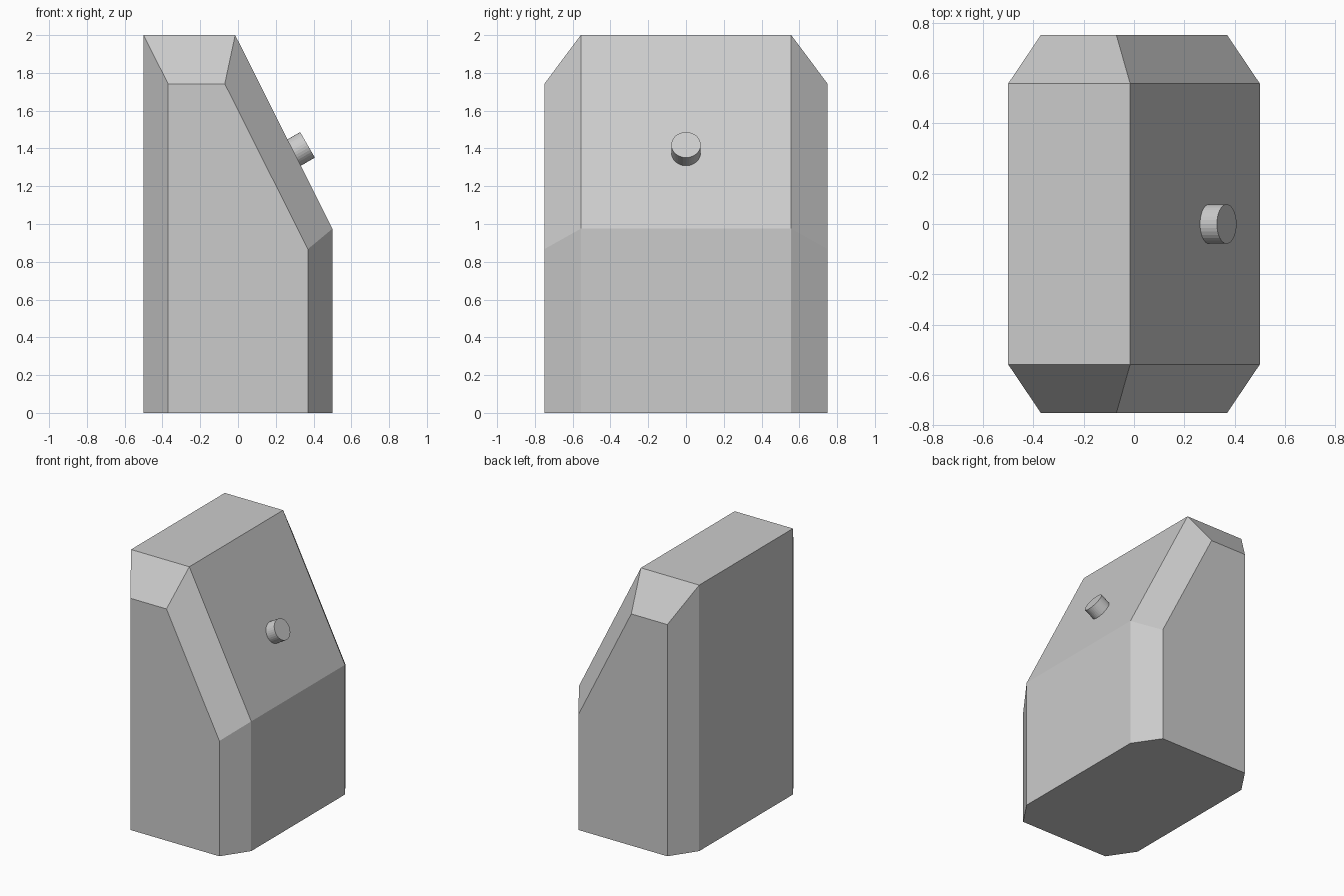
import bpy, bmesh, math
from mathutils import Vector

if "Cube" in bpy.data.objects:
    bpy.data.objects.remove(bpy.data.objects["Cube"])


def loft(name, stations):
    """Skin a list of (y, xz-profile) sections and cap both ends."""
    bm = bmesh.new()
    rings = [[bm.verts.new((x, y, z)) for x, z in prof] for y, prof in stations]
    n = len(rings[0])
    for a, b in zip(rings, rings[1:]):
        for i in range(n):
            j = (i + 1) % n
            bm.faces.new((a[i], a[j], b[j], b[i]))
    bm.faces.new(rings[0])
    bm.faces.new(rings[-1])
    bmesh.ops.recalc_face_normals(bm, faces=bm.faces)
    mesh = bpy.data.meshes.new(name)
    bm.to_mesh(mesh)
    bm.free()
    obj = bpy.data.objects.new(name, mesh)
    bpy.context.collection.objects.link(obj)
    return obj


# Body: full section in the middle, smaller section on the chamfered ends
full = [(-0.5, 0), (0.5, 0), (0.5, 0.975), (-0.015, 2), (-0.5, 2)]
small = [(-0.37, 0), (0.37, 0), (0.37, 0.867), (-0.07, 1.742), (-0.37, 1.742)]
loft("body", [(-0.75, small), (-0.557, full), (0.557, full), (0.75, small)])

# Button: short cylinder set into the sloping face, tilted 30 degrees up
axis = Vector((math.cos(math.radians(30)), 0, math.sin(math.radians(30))))
length = 0.1
cap = Vector((0.368, 0, 1.419))
bpy.ops.mesh.primitive_cylinder_add(
    vertices=32, radius=0.078, depth=length,
    location=cap - axis * length / 2,
    rotation=(0, math.radians(60), 0))
bpy.context.object.name = "button"
